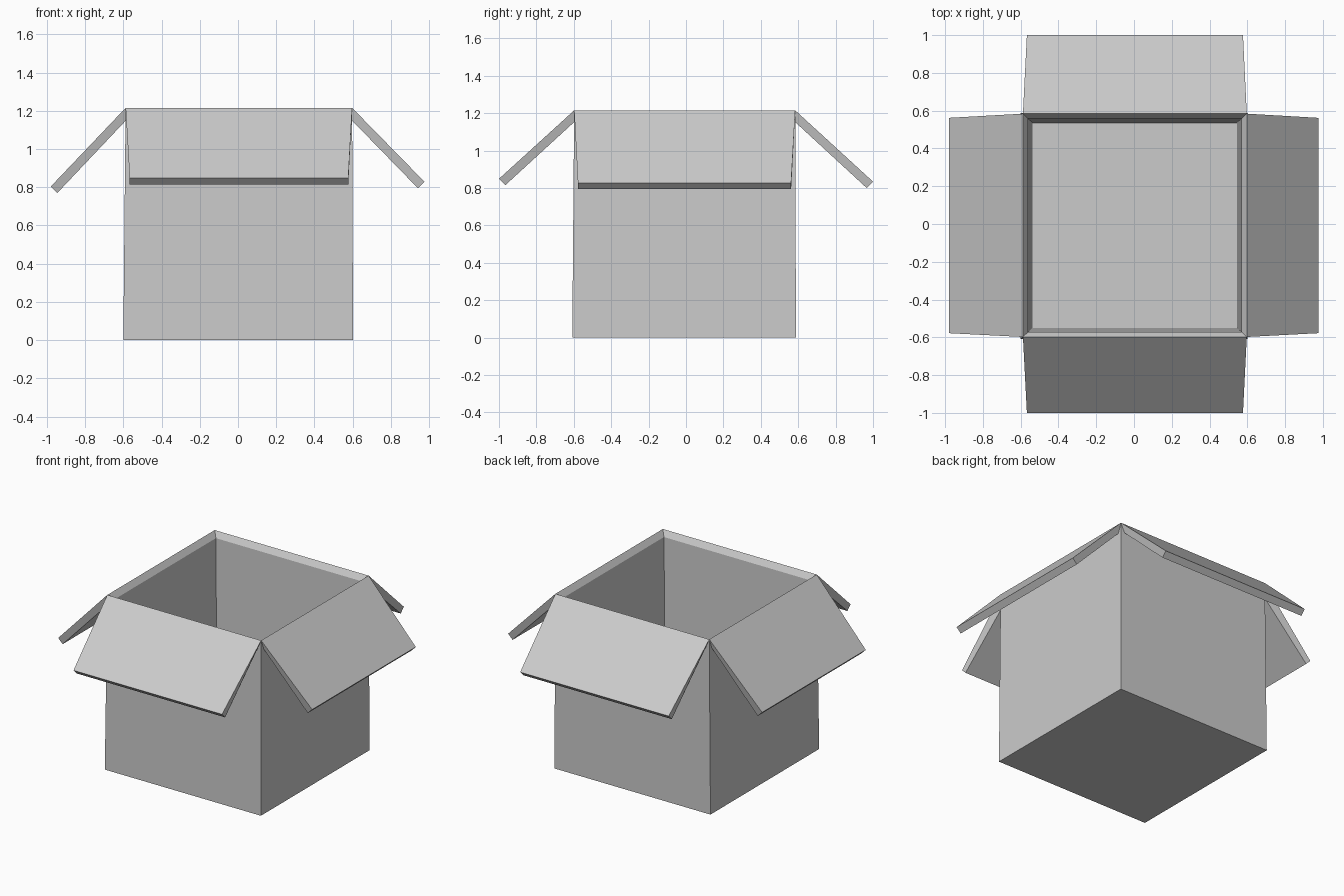
import bpy, bmesh
from mathutils import Vector

if "Cube" in bpy.data.objects:
    bpy.data.objects.remove(bpy.data.objects["Cube"])


def make_object(name, loops, close_ring=False):
    """Skin a series of four-point loops; cap both ends."""
    bm = bmesh.new()
    rings = [[bm.verts.new(p) for p in loop] for loop in loops]
    for a, b in zip(rings, rings[1:]):
        for i in range(4):
            j = (i + 1) % 4
            bm.faces.new((a[i], a[j], b[j], b[i]))
    bm.faces.new(rings[0])
    bm.faces.new(rings[-1])
    bmesh.ops.recalc_face_normals(bm, faces=bm.faces)
    mesh = bpy.data.meshes.new(name)
    bm.to_mesh(mesh)
    bm.free()
    obj = bpy.data.objects.new(name, mesh)
    bpy.context.collection.objects.link(obj)
    return obj


def rect(x0, x1, y0, y1, z):
    return [Vector(p) for p in ((x0, y0, z), (x1, y0, z), (x1, y1, z), (x0, y1, z))]


# Open box: outer bottom, outer rim, bevelled inner rim, inner floor
rim = rect(-0.588, 0.597, -0.598, 0.584, 1.215)
inner_rim = rect(-0.561, 0.57, -0.572, 0.558, 1.176)
make_object("box_body", [
    rect(-0.6, 0.602, -0.608, 0.588, 0),
    rim,
    inner_rim,
    rect(-0.538, 0.545, -0.55, 0.536, 0.055),
])

# Flaps: (name, rim corner index, tip corners, tip height, outward direction)
flaps = [
    ("front_flap", 0, (-0.567, -1.0), (0.577, -1.0), 0.849, (0, -1)),
    ("right_flap", 1, (0.976, -0.578), (0.976, 0.562), 0.828, (1, 0)),
    ("back_flap", 2, (0.577, 1.0), (-0.567, 1.0), 0.834, (0, 1)),
    ("left_flap", 3, (-0.98, 0.562), (-0.98, -0.578), 0.803, (-1, 0)),
]
for name, i, tip_a, tip_b, z, out in flaps:
    j = (i + 1) % 4
    a, b = Vector((*tip_a, z)), Vector((*tip_b, z))
    drop = Vector((-0.034 * out[0], -0.034 * out[1], -0.034))
    make_object(name, [
        [rim[i], rim[j], inner_rim[j], inner_rim[i]],
        [a, b, b + drop, a + drop],
    ])
